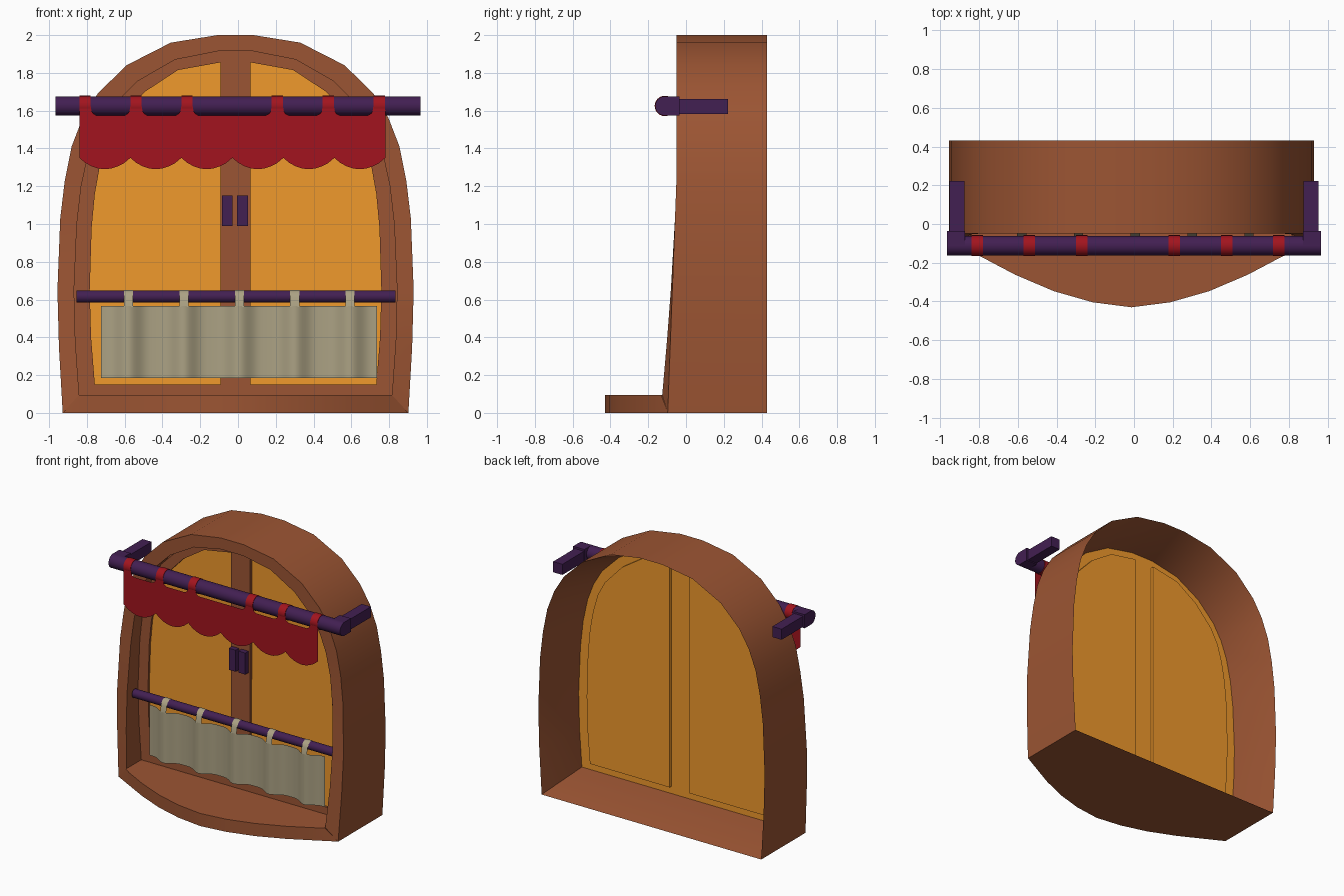
import bpy, bmesh, math

if "Cube" in bpy.data.objects:
    bpy.data.objects.remove(bpy.data.objects["Cube"])

CX = -0.013  # the window sits slightly left of the rods

def mat(name, col):
    m = bpy.data.materials.new(name)
    m.diffuse_color = (*col, 1)
    m.use_nodes = True
    m.node_tree.nodes["Principled BSDF"].inputs["Base Color"].default_value = m.diffuse_color
    return m

BROWN = mat("brown_wood", (0.33, 0.09, 0.033))
ORANGE = mat("orange_panel", (0.87, 0.32, 0.025))
RED = mat("red_cloth", (0.36, 0.007, 0.013))
PURPLE = mat("purple_metal", (0.055, 0.014, 0.085))
TAN = mat("tan_cloth", (0.41, 0.36, 0.23))

def make(name, verts, faces, material, smooth=None):
    me = bpy.data.meshes.new(name)
    me.from_pydata(verts, [], faces)
    bm = bmesh.new()
    bm.from_mesh(me)
    bmesh.ops.recalc_face_normals(bm, faces=bm.faces)
    bm.to_mesh(me)
    bm.free()
    ob = bpy.data.objects.new(name, me)
    bpy.context.collection.objects.link(ob)
    me.materials.append(material)
    if smooth:
        bpy.ops.object.select_all(action='DESELECT')
        bpy.context.view_layer.objects.active = ob
        ob.select_set(True)
        bpy.ops.object.shade_smooth_by_angle(angle=math.radians(smooth))
    return ob

def loft(name, loops, material, closed=False, smooth=None):
    """Bridge rings of equal length; closed joins last to first, else caps."""
    n, k = len(loops[0]), len(loops)
    faces = []
    for i in range(k if closed else k - 1):
        a, b = i * n, (i + 1) % k * n
        faces += [(a + j, a + (j + 1) % n, b + (j + 1) % n, b + j) for j in range(n)]
    if not closed:
        faces += [tuple(range(n)), tuple(range((k - 1) * n, k * n))]
    return make(name, [p for l in loops for p in l], faces, material, smooth)

def strip(name, pairs, material, smooth=None):
    """Open ribbon through pairs of points."""
    faces = [(2 * i, 2 * i + 1, 2 * i + 3, 2 * i + 2) for i in range(len(pairs) - 1)]
    return make(name, [p for pair in pairs for p in pair], faces, material, smooth)

def box(name, x0, x1, y0, y1, z0, z1, material):
    ring = [(x0, y0), (x1, y0), (x1, y1), (x0, y1)]
    return loft(name, [[(x, y, z) for x, y in ring] for z in (z0, z1)], material)

def rod(name, x0, x1, y, z, r, material, n=24):
    ring = [(y + r * math.cos(t * math.tau / n), z + r * math.sin(t * math.tau / n)) for t in range(n)]
    return loft(name, [[(x, a, b) for a, b in ring] for x in (x0, x1)], material, smooth=40)

def arch(half):
    """Full outline from its right half, bottom to top."""
    return [(CX + x, z) for x, z in half] + [(CX - x, z) for x, z in reversed(half)]

def at(outline, y):
    return [(x, y(z) if callable(y) else y, z) for x, z in outline]

# Three nested arch outlines (half width, height)
A = [(.915, 0), (.935, .35), (.943, .65), (.928, 1.03), (.904, 1.23), (.868, 1.41), (.81, 1.56),
     (.73, 1.69), (.578, 1.84), (.343, 1.96), (.095, 2.0)]
B = [(.828, .095), (.848, .38), (.855, .65), (.840, 1.0), (.817, 1.2), (.78, 1.37), (.73, 1.5),
     (.66, 1.615), (.52, 1.755), (.32, 1.87), (.093, 1.915)]
C = [(.745, .15), (.765, .4), (.772, .65), (.762, .98), (.745, 1.16), (.718, 1.31), (.68, 1.44),
     (.62, 1.55), (.48, 1.70), (.305, 1.815), (.083, 1.855)]

def slope(amount, power):
    return lambda z: -.05 - amount * max(0, (1.25 - z) / 1.2) ** power

# Outer shell: back edge, front edge, inner rim, recess, tapering inside back
loft("window_shell", [at(arch(A), .43), at(arch(A), slope(.045, 1)), at(arch(B), slope(.08, 1.4)),
                      at(arch(B), .07)], BROWN, closed=True, smooth=25)

# Curved sill: its top ends at the inner rim, its foot at the outer edge
half = [(.78, -.167), (.6, -.262), (.4, -.347), (.2, -.404)]
curve = [(CX - x, y) for x, y in half] + [(CX, -.43)] + [(CX + x, y) for x, y in reversed(half)]
def plan(x, y, z):
    pts = [(CX - x, y)] + curve + [(CX + x, y), (CX + .828, .06), (CX - .828, .06)]
    return [(a, b, z) for a, b in pts]
loft("sill", [plan(.915, -.095, 0), plan(.828, -.132, .095)], BROWN, smooth=30)

# Door ring, mullion, backing and panes
loft("door_ring", [at(arch(B), .05), at(arch(C), .05), at(arch(C), .072), at(arch(B), .072)],
     BROWN, closed=True)
box("mullion", CX - .08, CX + .08, .05, .072, .12, 1.86, BROWN)
loft("door_backing", [at(arch(B), .07), at(arch(B), .075)], ORANGE)
for side, s in (("left", -1), ("right", 1)):
    outline = [(CX + s * x, z) for x, z in [(.08, .15)] + C]
    loft("pane_" + side, [at(outline, .066), at(outline, .098)], ORANGE)

# Door handles
for side, x in (("left", -.085), ("right", -.005)):
    box("handle_" + side, x, x + .057, .012, .055, .99, 1.152, PURPLE)

# Upper rod with wall brackets
rod("upper_rod", -.965, .965, -.112, 1.625, .051, PURPLE)
for side, s in (("left", -1), ("right", 1)):
    xs = sorted((s * .965, s * .872))
    box("rod_end_" + side, *xs, -.112, -.035, 1.574, 1.676, PURPLE)
    xs = sorted((s * .952, s * .875))
    box("bracket_" + side, *xs, -.06, .222, 1.582, 1.662, PURPLE)

# Scalloped valance hanging in front of the upper rod
n = 48
x0, x1 = -.84, .78
pairs = []
for i in range(n + 1):
    x = x0 + (x1 - x0) * i / n
    pairs.append(((x, -.163, 1.575), (x, -.163, 1.35 - .06 * math.sin(math.pi * (i % 8) / 8) ** .8)))
strip("valance", pairs, RED)
for i, x in enumerate((-.81, -.54, -.27, .208, .478, .747)):
    rod(f"valance_tab_{i}", x - .03, x + .03, -.112, 1.625, .054, RED)
    flare = [(.03, 1.625), (.034, 1.60), (.042, 1.585), (.06, 1.575)]
    strip(f"valance_flare_{i}", [((max(x - w, x0), -.164, z), (min(x + w, x1), -.164, z))
                                 for w, z in flare], RED)

# Lower rod
rod("lower_rod", -.855, .835, -.01, .616, .032, PURPLE)

# Pleated cafe curtain with tabs looped over the lower rod
n = 100
x0, x1 = -.725, .735
pairs = []
for i in range(n + 1):
    x = x0 + (x1 - x0) * i / n
    y = -.015 - .05 * ((1 + math.cos((x + .58) / .2935 * math.tau)) / 2) ** 2
    pairs.append(((x, y, .565), (x, y, .185)))
strip("cafe_curtain", pairs, TAN, smooth=60)
tab = [(.026, .60), (.02, .635), (.0, .65), (-.022, .65), (-.042, .636), (-.055, .61), (-.063, .56)]
for i in range(5):
    x = -.58 + .2935 * i
    loops = [[(x + w, y, z) for y, z in tab] for w in (-.024, .024)]
    strip(f"curtain_tab_{i}", list(zip(*loops)), TAN, smooth=40)
